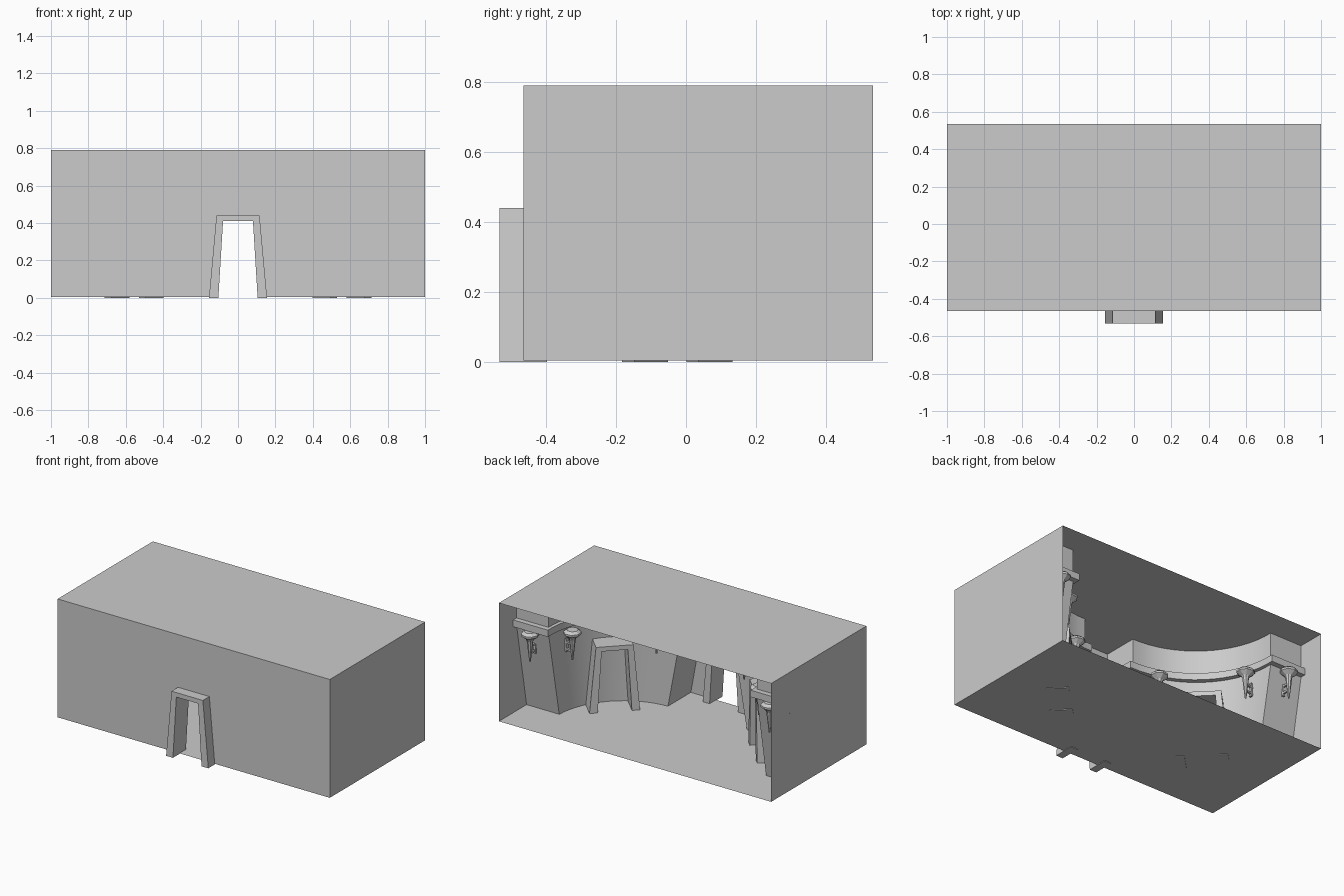
import bpy, bmesh, math
from mathutils import Matrix, Vector

old = bpy.data.objects.get("Cube")
if old:
    bpy.data.objects.remove(old, do_unlink=True)

stone = bpy.data.materials.new("grey_stone")
stone.use_nodes = True
GREY = (0.6, 0.6, 0.6, 1)
stone.diffuse_color = GREY
stone.node_tree.nodes["Principled BSDF"].inputs["Base Color"].default_value = GREY

SIDE, FRONT, BACK, FLOOR, TOP = 1.0, -0.465, 0.535, 0.004, 0.79


def finish(name, bm, mirror=False, smooth=False, matrix=None):
    if matrix:
        bm.transform(matrix)
    bmesh.ops.recalc_face_normals(bm, faces=bm.faces)
    mesh = bpy.data.meshes.new(name)
    bm.to_mesh(mesh)
    bm.free()
    mesh.materials.append(stone)
    ob = bpy.data.objects.new(name, mesh)
    bpy.context.collection.objects.link(ob)
    if mirror:
        ob.modifiers.new("Mirror", "MIRROR").use_mirror_merge = False
    if smooth:
        bpy.ops.object.select_all(action="DESELECT")
        ob.select_set(True)
        bpy.context.view_layer.objects.active = ob
        bpy.ops.object.shade_smooth_by_angle(angle=math.radians(30))
    return ob


def face(bm, pts):
    return bm.faces.new([bm.verts.new(p) for p in pts])


# Outer shell: floor, ceiling, sides and a front wall with a tapered doorway
bm = bmesh.new()
for z in (FLOOR, TOP):
    face(bm, [(-SIDE, FRONT, z), (SIDE, FRONT, z), (SIDE, BACK, z), (-SIDE, BACK, z)])
for x in (-SIDE, SIDE):
    face(bm, [(x, FRONT, FLOOR), (x, BACK, FLOOR), (x, BACK, TOP), (x, FRONT, TOP)])
outline = [(SIDE, TOP), (SIDE, FLOOR), (0.105, FLOOR), (0.08, 0.41)]
outline += [(-x, z) for x, z in reversed(outline)]
face(bm, [(x, FRONT, z) for x, z in outline])
bmesh.ops.remove_doubles(bm, verts=bm.verts, dist=0.0001)
finish("room_shell", bm)


# Plan of the inner wall: pillar, concave alcove, pillar, symmetric on the diagonal
def plan(corner, mid_x):
    a = Vector(corner)
    b = Vector((BACK - a.y, BACK - a.x))
    out = Vector((1, -1)).normalized()
    chord_mid = (a + b) / 2
    depth = (Vector((mid_x, BACK - mid_x)) - chord_mid).dot(out)
    half = (a - b).length / 2
    radius = (half ** 2 + depth ** 2) / (2 * depth)
    centre = chord_mid + out * (depth - radius)
    sweep = math.asin(half / radius)
    steps = 16
    arc = []
    for i in range(steps + 1):
        t = -math.pi / 4 + sweep * (1 - 2 * i / steps)
        arc.append(centre + Vector((math.cos(t), math.sin(t))) * radius)
    return [Vector((SIDE, a.y))] + arc + [Vector((b.x, FRONT))], centre, radius


foot = plan((0.76, 0.245), 0.617)[0]
head, alcove_centre, alcove_radius = plan((0.765, 0.35), 0.60)
ledge = plan((0.745, 0.385), 0.577)[0]


def strip(name, rings):
    bm = bmesh.new()
    rows = [[bm.verts.new((p.x, p.y, z)) for p in ring] for ring, z in rings]
    for low, high in zip(rows, rows[1:]):
        for i in range(len(low) - 1):
            bm.faces.new((low[i], low[i + 1], high[i + 1], high[i]))
    finish(name, bm, mirror=True, smooth=True)


strip("leaning_wall", [(foot, FLOOR), (head, 0.575)])
strip("upper_wall", [(head, 0.575), (head, TOP)])
strip("cornice", [(head, 0.575), (ledge, 0.575), (ledge, 0.62), (head, 0.62)])


# Tapered door frames
def door_frame(name, matrix, mirror=False):
    half = [(0.155, 0), (0.115, 0.44)]
    inner = [(0.08, 0.41), (0.105, 0)]
    pts = half + [(-x, z) for x, z in reversed(half)]
    pts += [(-x, z) for x, z in reversed(inner)] + inner
    bm = bmesh.new()
    f = face(bm, [(x, -0.068, z) for x, z in pts])
    ext = bmesh.ops.extrude_face_region(bm, geom=[f], use_keep_orig=True)
    moved = [v for v in ext["geom"] if isinstance(v, bmesh.types.BMVert)]
    bmesh.ops.translate(bm, verts=moved, vec=(0, 0.136, 0))
    finish(name, bm, mirror, matrix=matrix)


door_frame("front_door_frame", Matrix.Translation((0, FRONT, 0)))
door_frame("alcove_door_frame",
           Matrix.Translation((0.555, -0.025, 0)) @ Matrix.Rotation(math.radians(45), 4, "Z"),
           mirror=True)


# Wall torches: faceted bowl on a spike, held by a small ladder bracket
def box(bm, centre, size):
    m = Matrix.Translation(centre) @ Matrix.Diagonal((*size, 1))
    bmesh.ops.create_cube(bm, size=1, matrix=m)


def torch(name, x, y, angle):
    bm = bmesh.new()
    profile = [(0.035, 0.02), (0.055, 0.005), (0.055, -0.008), (0.026, -0.03),
               (0.02, -0.045), (0.005, -0.18)]
    sides = 8
    rows = [[bm.verts.new((r * math.cos(k * math.tau / sides),
                           r * math.sin(k * math.tau / sides), z))
             for k in range(sides)] for r, z in profile]
    for up, low in zip(rows, rows[1:]):
        for k in range(sides):
            n = (k + 1) % sides
            bm.faces.new((up[k], up[n], low[n], low[k]))
    bm.faces.new(rows[0])
    bm.faces.new(rows[-1])
    for z in (-0.08, -0.125):
        box(bm, (0.035, 0, z), (0.08, 0.012, 0.012))
    box(bm, (0.052, 0, -0.1), (0.012, 0.016, 0.09))
    place = Matrix.Translation((x, y, 0.555)) @ Matrix.Rotation(angle, 4, "Z")
    finish(name, bm, mirror=True, matrix=place)


torch("outer_pillar_torch", 0.88, 0.38, -math.pi / 2)
torch("inner_pillar_torch", BACK - 0.38, BACK - 0.88, 0)
for label, turn in (("outer", 1), ("inner", -1)):
    t = -math.pi / 4 + turn * math.radians(31)
    p = alcove_centre + Vector((math.cos(t), math.sin(t))) * (alcove_radius - 0.065)
    torch(label + "_alcove_torch", p.x, p.y, t)
